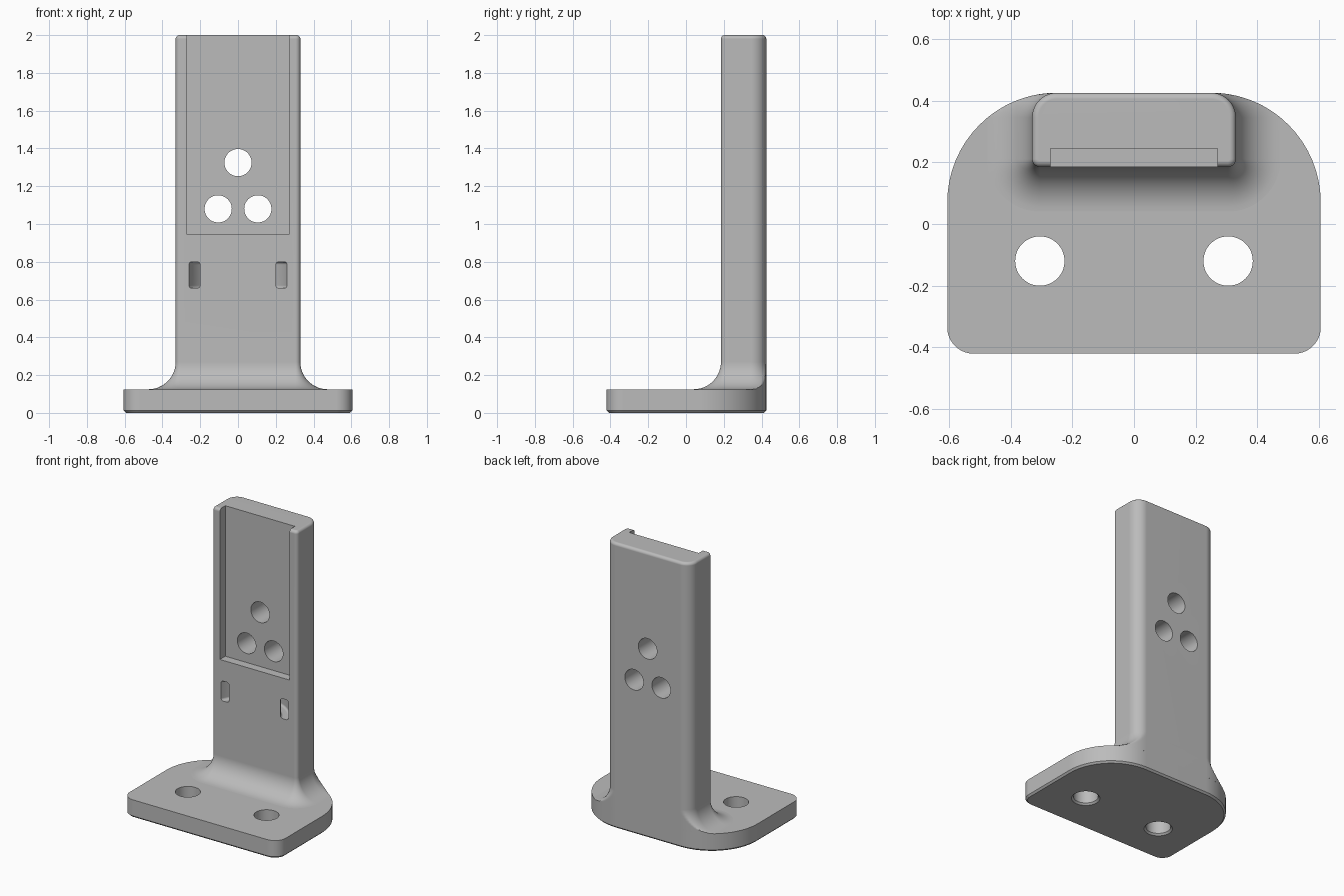
import bpy
import bmesh
from math import sin, cos, pi, hypot, radians

if "Cube" in bpy.data.objects:
    bpy.data.objects.remove(bpy.data.objects["Cube"])

grey = bpy.data.materials.new("light grey")
grey.use_nodes = True
colour = (0.5, 0.5, 0.5, 1)
grey.diffuse_color = colour
grey.node_tree.nodes["Principled BSDF"].inputs["Base Color"].default_value = colour

HALF_W, BACK, FRONT = 0.605, 0.425, -0.42      # base extents
BASE_TOP, ARC, CHAMFER = 0.125, 0.355, 0.012
POST_W, POST_FRONT, POST_TOP = 0.33, 0.185, 2.0
FILLET, ROUND = 0.145, 0.02


def outline(w, y0, y1, r_front, r_back, d=0.0, n=16):
    """Rounded rectangle, grown by d, with separate front and back radii."""
    corners = [(w - r_back, y1 - r_back, r_back), (r_back - w, y1 - r_back, r_back),
               (r_front - w, y0 + r_front, r_front), (w - r_front, y0 + r_front, r_front)]
    pts = []
    for q, (cx, cy, r) in enumerate(corners):
        for i in range(n + 1):
            a = (q + i / n) * pi / 2
            pts.append((cx + (r + d) * cos(a), cy + (r + d) * sin(a)))
    return pts


def clip_to_base(x, y):
    """Keep a point inside the back edge and big back arcs of the base."""
    cx, cy = HALF_W - ARC, BACK - ARC
    dx, dy = abs(x) - cx, y - cy
    if dx > 0 and dy > 0 and hypot(dx, dy) > ARC:
        k = ARC / hypot(dx, dy)
        return (cx + dx * k) * (1 if x > 0 else -1), cy + dy * k
    return x, min(y, BACK)


def loft(name, rings, closed=False):
    """Skin a stack of equal rings; cap the ends or join them in a loop."""
    bm = bmesh.new()
    rows = [[bm.verts.new(p) for p in ring] for ring in rings]
    pairs = list(zip(rows, rows[1:])) + ([(rows[-1], rows[0])] if closed else [])
    for a, b in pairs:
        for i in range(len(a)):
            j = (i + 1) % len(a)
            bm.faces.new((a[i], a[j], b[j], b[i]))
    if not closed:
        bm.faces.new(rows[0][::-1])
        bm.faces.new(rows[-1])
    bmesh.ops.remove_doubles(bm, verts=bm.verts, dist=1e-5)
    bmesh.ops.recalc_face_normals(bm, faces=bm.faces)
    mesh = bpy.data.meshes.new(name)
    bm.to_mesh(mesh)
    bm.free()
    mesh.materials.append(grey)
    ob = bpy.data.objects.new(name, mesh)
    bpy.context.collection.objects.link(ob)
    return ob


def activate(ob):
    bpy.ops.object.select_all(action='DESELECT')
    ob.select_set(True)
    bpy.context.view_layer.objects.active = ob


def cut(target, cutter):
    cutter.hide_render = True
    mod = target.modifiers.new("cut", 'BOOLEAN')
    mod.operation, mod.solver, mod.object = 'DIFFERENCE', 'EXACT', cutter
    activate(target)
    bpy.ops.object.modifier_apply(modifier=mod.name)
    bpy.data.objects.remove(cutter)


def finish(ob):
    activate(ob)
    bpy.ops.object.shade_smooth_by_angle(angle=radians(30))
    ob.modifiers.new("clean shading", 'WEIGHTED_NORMAL').keep_sharp = True


def circle(r, n=48):
    return [(r * cos(2 * pi * i / n), r * sin(2 * pi * i / n)) for i in range(n)]


# Base plate with a chamfered underside
base = loft("base_plate", [
    [(x, y, z) for x, y in outline(HALF_W, FRONT, BACK, 0.085, ARC, d)]
    for z, d in ((0, -CHAMFER), (CHAMFER, 0), (BASE_TOP, 0))])

# Mounting holes, flared underneath
for side in (-1, 1):
    flare = [(-0.02, 0.112), (CHAMFER, 0.08), (0.2, 0.08)]
    cut(base, loft("mounting_hole", [
        [(side * 0.305 + x, y - 0.12, z) for x, y in circle(r)] for z, r in flare]))

# Upright post: flared foot, straight shaft and rounded top edge
steps = 14
quarter = [i / steps * pi / 2 for i in range(steps + 1)]
profile = [(BASE_TOP + FILLET * (1 - cos(t)), FILLET * (1 - sin(t))) for t in quarter]
profile += [(POST_TOP - ROUND * (1 - sin(t)), ROUND * (cos(t) - 1)) for t in quarter[::2]]
post = loft("upright_post", [
    [(*clip_to_base(x, y), z)
     for x, y in outline(POST_W, POST_FRONT, BACK, 0.025, 0.08, d)]
    for z, d in profile])

# Shallow open-topped pocket in the front
pocket = [(-0.27, 0.945), (0.27, 0.945), (0.27, 2.1), (-0.27, 2.1)]
cut(post, loft("front_pocket", [[(x, y, z) for x, z in pocket] for y in (0.1, 0.245)]))

# Three through holes
for hx, hz in ((0, 1.325), (-0.105, 1.08), (0.105, 1.08)):
    cut(post, loft("through_hole", [
        [(hx + x, y, hz + z) for x, z in circle(0.072)] for y in (0.1, 0.5)]))

# Curved strap tunnel joining the two front slots
section = outline(0.0275, 0.66, 0.80, 0.015, 0.015, n=5)
cut(post, loft("strap_tunnel", [
    [((0.2515 + r) * cos(a), 0.085 + (0.2515 + r) * sin(a), z) for r, z in section]
    for a in (2 * pi * i / 72 for i in range(72))], closed=True))

for part in (base, post):
    finish(part)
